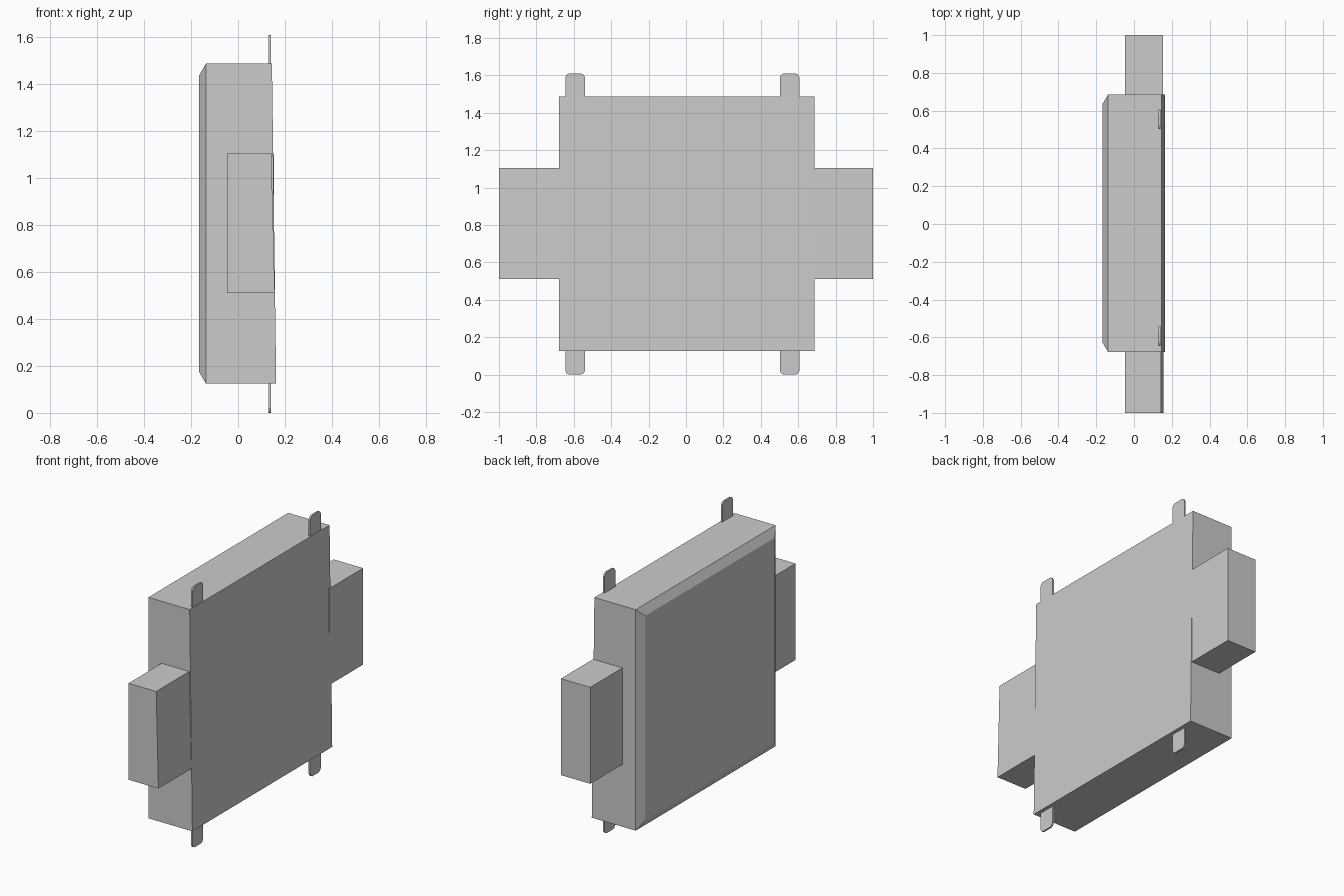
import bpy

if "Cube" in bpy.data.objects:
    bpy.data.objects.remove(bpy.data.objects["Cube"])

grey = bpy.data.materials.new("plain grey")
grey.diffuse_color = (0.6, 0.6, 0.6, 1)
grey.use_nodes = True
grey.node_tree.nodes["Principled BSDF"].inputs["Base Color"].default_value = grey.diffuse_color


def loft(name, rings):
    """Closed solid through a list of rings with equal point counts."""
    n = len(rings[0])
    verts = [p for ring in rings for p in ring]
    faces = [tuple(range(n))[::-1],
             tuple(range(n * (len(rings) - 1), n * len(rings)))]
    for r in range(len(rings) - 1):
        for i in range(n):
            j = (i + 1) % n
            faces.append((r * n + i, r * n + j, (r + 1) * n + j, (r + 1) * n + i))
    mesh = bpy.data.meshes.new(name)
    mesh.from_pydata(verts, [], faces)
    mesh.materials.append(grey)
    obj = bpy.data.objects.new(name, mesh)
    bpy.context.collection.objects.link(obj)
    return obj


def rect(x_bottom, x_top, y0, y1, z0, z1):
    """Rectangle facing +x, optionally leaning between bottom and top."""
    return [(x_bottom, y0, z0), (x_bottom, y1, z0),
            (x_top, y1, z1), (x_top, y0, z1)]


# Main slab: chamfered rim on the -x face, slightly leaning +x face
Y0, Y1, Z0, Z1, C = -0.678, 0.686, 0.125, 1.488, 0.05
loft("main_slab", [
    rect(-0.166, -0.166, Y0 + C, Y1 - C, Z0 + C, Z1 - C),
    rect(-0.137, -0.137, Y0, Y1, Z0, Z1),
    rect(0.163, 0.145, Y0, Y1, Z0, Z1)])

# Side blocks at the front and back ends
for name, y0, y1, x_top, x_bottom in (
        ("front_block", -1.0, -0.66, 0.142, 0.157),
        ("back_block", 0.67, 1.0, 0.154, 0.154)):
    loft(name, [rect(-0.047, -0.047, y0, y1, 0.51, 1.105),
                rect(x_bottom, x_top, y0, y1, 0.51, 1.105)])

# Thin tabs with clipped corners, above and below
for side, yc in (("front", -0.593), ("back", 0.554)):
    for level, root, tip in (("upper", 1.46, 1.61), ("lower", 0.15, 0.0)):
        s = 1 if tip > root else -1
        w = 0.052
        outline = [(-w, root), (w, root), (w, tip - s * 0.02),
                   (w - 0.008, tip - s * 0.006), (w - 0.02, tip),
                   (-w + 0.02, tip), (-w + 0.008, tip - s * 0.006),
                   (-w, tip - s * 0.02)]
        if s < 0:
            outline.reverse()
        loft(f"{side}_{level}_tab",
             [[(x, yc + y, z) for y, z in outline] for x in (0.131, 0.141)])
